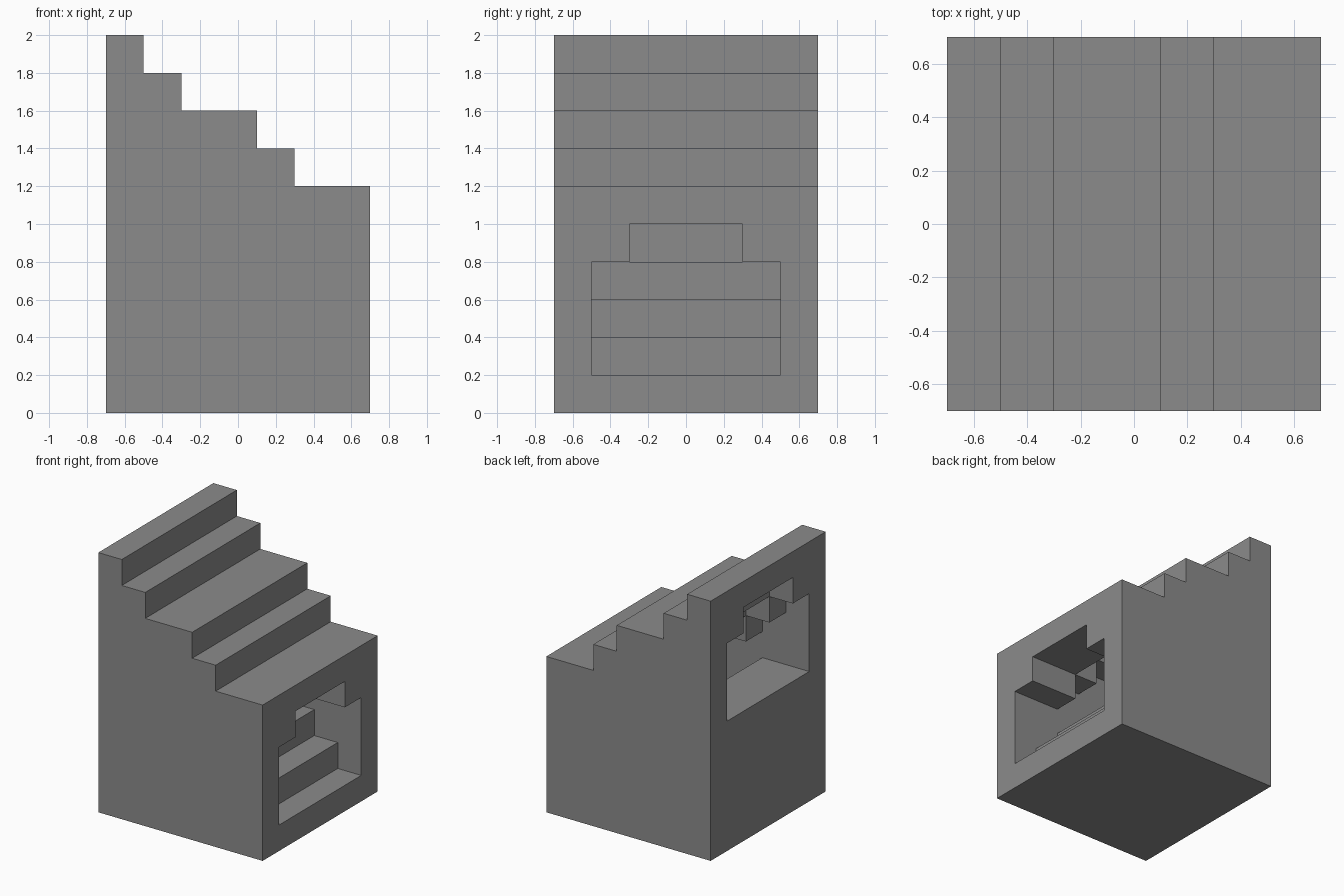
import bpy
import bmesh

cube = bpy.data.objects.get("Cube")
if cube:
    bpy.data.objects.remove(cube, do_unlink=True)

grey = bpy.data.materials.new("stone_grey")
grey.use_nodes = True
colour = (0.26, 0.26, 0.26, 1)
grey.diffuse_color = colour
grey.node_tree.nodes["Principled BSDF"].inputs["Base Color"].default_value = colour

STEP = 0.2
ROOF_RISERS = [-0.5, -0.3, 0.1, 0.3]
FLOOR_RISERS = [-0.3, -0.1, 0.3, 0.5]


def stairs(end, risers, top):
    """Stepped line descending from -end to +end, as (x, z) points."""
    points, z = [(-end, top)], top
    for x in risers:
        points += [(x, z), (x, z - STEP)]
        z -= STEP
    return points + [(end, z)]


def prism(name, outline, half_width):
    """Extrude an (x, z) outline across the width."""
    bm = bmesh.new()
    face = bm.faces.new([bm.verts.new((x, -half_width, z)) for x, z in outline])
    sides = bmesh.ops.extrude_face_region(bm, geom=[face])["geom"]
    verts = [v for v in sides if isinstance(v, bmesh.types.BMVert)]
    bmesh.ops.translate(bm, verts=verts, vec=(0, 2 * half_width, 0))
    bmesh.ops.recalc_face_normals(bm, faces=bm.faces)
    mesh = bpy.data.meshes.new(name)
    bm.to_mesh(mesh)
    bm.free()
    mesh.materials.append(grey)
    obj = bpy.data.objects.new(name, mesh)
    bpy.context.collection.objects.link(obj)
    return obj


# Solid block with a stepped roof
block = prism("staircase_block",
              stairs(0.7, ROOF_RISERS, 2.0) + [(0.7, 0), (-0.7, 0)], 0.7)

# Stepped passage: wide lower part, and a narrower raised ceiling
floor = stairs(0.8, FLOOR_RISERS, 1.0)
passage = prism("passage_cutter",
                stairs(0.8, ROOF_RISERS, 1.6) + floor[::-1], 0.5)
vault = prism("vault_cutter",
              stairs(0.8, ROOF_RISERS, 1.8) + [(0.8, 0.44), (-0.8, 1.36)], 0.3)

# Cut the passage through the block, then discard the cutters
bpy.context.view_layer.objects.active = block
for cutter in (passage, vault):
    cutter.hide_render = True
    mod = block.modifiers.new(cutter.name, "BOOLEAN")
    mod.operation = "DIFFERENCE"
    mod.solver = "EXACT"
    mod.object = cutter
    bpy.ops.object.modifier_apply(modifier=mod.name)
    bpy.data.objects.remove(cutter, do_unlink=True)
